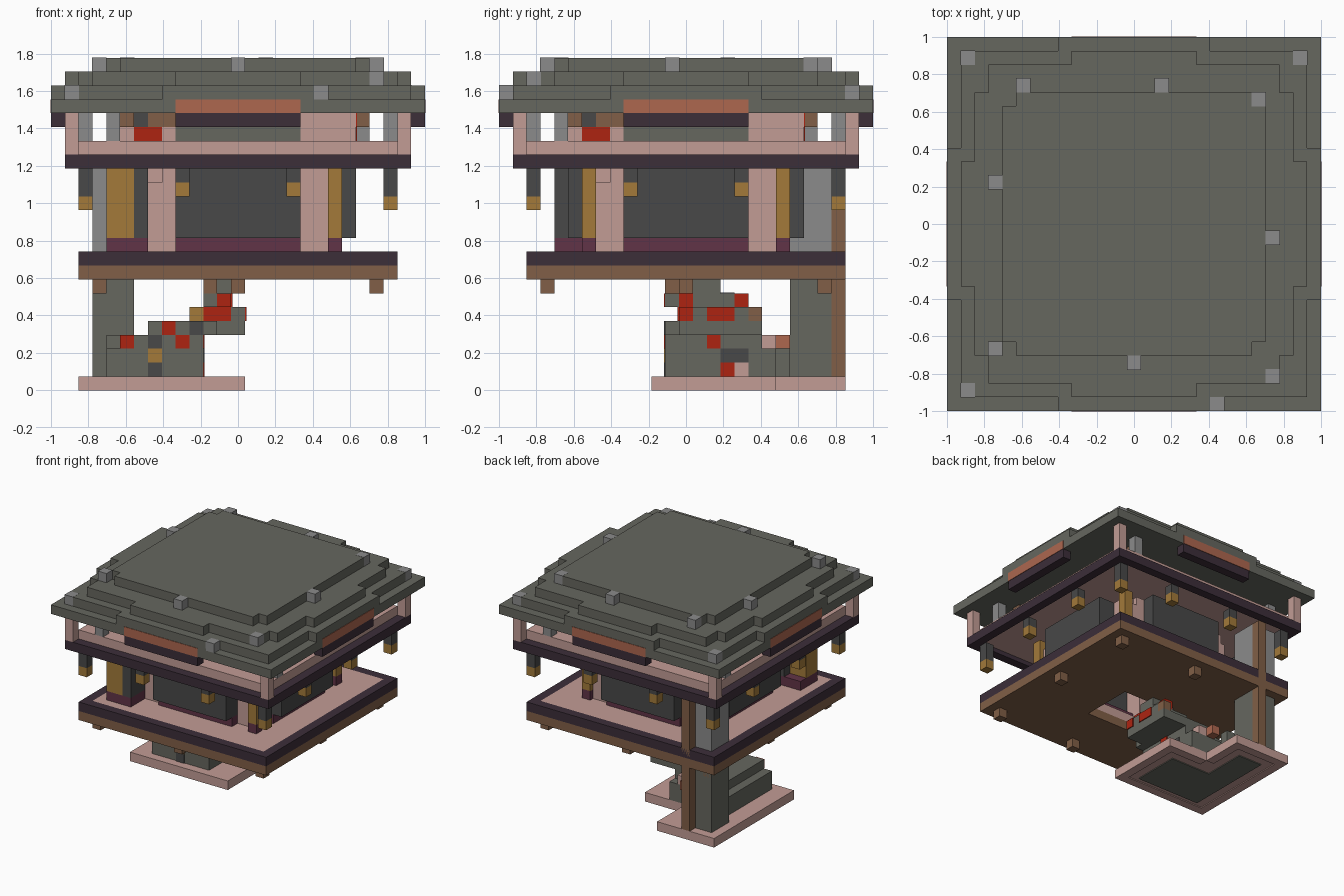
import bpy
import bmesh

cube = bpy.data.objects.get("Cube")
if cube:
    bpy.data.objects.remove(cube)

SIZE = 27           # grid cells along the longest side
CELL = 2 / SIZE
MID = SIZE / 2
THIN = 0.1          # plate thickness in cells


def material(name, hexcode):
    def linear(c):
        return c / 12.92 if c <= 0.04045 else ((c + 0.055) / 1.055) ** 2.4
    rgb = [linear(v / 255) for v in bytes.fromhex(hexcode)]
    m = bpy.data.materials.new(name)
    m.use_nodes = True
    m.diffuse_color = (*rgb, 1)
    m.node_tree.nodes["Principled BSDF"].inputs["Base Color"].default_value = (*rgb, 1)
    return m


slate = material("slate grey", "66675f")
stone = material("light grey", "8b8b8b")
plaster = material("pink plaster", "c29c95")
plum = material("dark plum", "3c2e39")
maroon = material("maroon", "613447")
timber = material("brown timber", "815f47")
gold = material("gold", "a37a3a")
charcoal = material("charcoal", "484848")
red = material("red", "ae2411")
copper = material("copper", "ad674f")


def part(name, mat, boxes):
    """One object made of boxes given as (x range, y range, z range) in cells."""
    bm = bmesh.new()
    for ranges in boxes:
        verts = bmesh.ops.create_cube(bm, size=1)["verts"]
        for v in verts:
            for axis, (lo, hi) in enumerate(ranges):
                offset = MID if axis < 2 else 0
                v.co[axis] = (lo + (v.co[axis] + 0.5) * (hi - lo) - offset) * CELL
    mesh = bpy.data.meshes.new(name)
    bm.to_mesh(mesh)
    bm.free()
    mesh.materials.append(mat)
    obj = bpy.data.objects.new(name, mesh)
    bpy.context.collection.objects.link(obj)
    return obj


def square(inset, z):
    side = (inset, SIZE - inset)
    return (side, side, z)


def band(inset_x, inset_y, z):
    return ((inset_x, SIZE - inset_x), (inset_y, SIZE - inset_y), z)


def cell(x, y, z, height=1):
    return ((x, x + 1), (y, y + 1), (z, z + height))


def around(*boxes):
    """Repeat boxes on all four sides by quarter turns about the centre."""
    result = []
    for box in boxes:
        for _ in range(4):
            result.append(box)
            (a, b), y, z = box
            box = ((SIZE - y[1], SIZE - y[0]), (a, b), z)
    return result


def frame(outer, hole, z):
    """Slab with a rectangular opening."""
    lo, hi = outer
    (a, b), (c, d) = hole
    return [((lo, a), outer, z), ((b, hi), outer, z),
            ((a, b), (lo, c), z), ((a, b), (d, hi), z)]


def rim(inset, z):
    inner = (inset + 1, SIZE - inset - 1)
    return frame((inset, SIZE - inset), (inner, inner), z)


# Landing slab and stair footing
part("landing_slab", plaster, [((2, 14), (11, 20), (THIN, 1)),
                               ((2, 9), (20, 25), (THIN, 1))])
part("landing_rim", plaster, [((2, 14), (11, 12), (0, 1)), ((2, 3), (11, 25), (0, 1)),
                              ((13, 14), (11, 20), (0, 1)), ((3, 9), (24, 25), (0, 1)),
                              ((8, 9), (20, 25), (0, 1)), ((9, 14), (19, 20), (0, 1))])
part("stair_footing", slate, [((4, 12), (12.5, 18), (0, 1)), ((4, 7), (18, 23), (0, 1))])

# Winding stair and its corner tower
part("stair", slate, [
    ((4, 11), (12, 20), (1, 3)), ((5, 11), (12, 19), (3, 4)),
    ((7, 12), (12, 19), (4, 5)), ((11, 14), (13, 19), (4, 5)),
    ((10, 14), (13, 18), (5, 6)), ((11, 13), (12, 17), (6, 7)),
    ((11, 13), (14, 16), (7, 8))])
part("tower_lower", slate, [((3, 6), (21, 24), (1, 8)), ((4, 7), (20, 21), (1, 4))])
part("tower_upper", stone, [((3, 6), (21, 24), (10, 16))])
part("tall_post", timber, [cell(5, 24, 1, 15)])


# Coloured blocks set into the stair
def front_plate(x, z, y=12, wide=1, tall=1):
    return ((x, x + wide), (y - THIN, y), (z, z + tall))


def side_plate(y, z, x, wide=1, tall=1):
    return ((x, x + THIN), (y, y + wide), (z, z + tall))


part("stair_red_blocks", red, [
    front_plate(5, 3), front_plate(8, 4), front_plate(9, 3),
    front_plate(11, 5, y=13, wide=2), front_plate(12, 6),
    side_plate(13, 5, 14, tall=1), side_plate(13, 6, 13), side_plate(15, 5, 14, wide=2),
    side_plate(15, 3, 11), side_plate(16, 1, 11), cell(12, 17, 6)])
part("stair_dark_blocks", charcoal, [
    front_plate(7, 1), front_plate(7, 3), front_plate(10, 4), side_plate(16, 2, 11, wide=2)])
part("stair_gold_blocks", gold, [front_plate(7, 2), front_plate(10, 5, y=13)])
part("stair_brown_blocks", timber, [cell(13, 18, 5), cell(11, 12, 7)])
part("stair_pink_blocks", plaster, [side_plate(17, 1, 11), cell(9, 19, 3)])
part("stair_copper_block", copper, [cell(8, 20, 3)])
part("stair_light_block", stone, [cell(11, 16, 6.05)])

# Main platform with stair opening
opening = ((9, 16), (9, 15))
part("platform_base", timber, frame((2, 25), opening, (8, 9)))
part("platform_edge", plum, rim(2, (9, 10)))
part("platform_floor", plaster, frame((3, 24), opening, (9, 10)))
steps = (3, 13, 23)
part("underside_pegs", timber, [cell(x, y, 7) for x in steps for y in steps
                                if (x, y) != (13, 13)])

# Room walls
part("wall_plinths", maroon, around(((9, 18), (6, 8), (10, 11))))
part("wall_panels", charcoal, around(((9, 18), (5, 7), (11, 16))))
part("wall_corners", plaster, around(((7, 9), (7, 9), (10, 16)),
                                     ((7, 8), (6.5, 7), (10, 15)),
                                     ((8, 9), (6.5, 7), (10, 16))))
part("corner_columns", gold, [cell(20, 6, 11, 5), cell(20, 20, 11, 5),
                              ((4, 6), (4, 6), (11, 16))])
part("column_plinths", maroon, [cell(20, 6, 10), cell(20, 20, 10),
                                ((4, 7), (4, 7), (10, 11))])
part("column_backing", charcoal, [((6, 7), (4, 7), (11, 16))])

# Hanging lanterns
part("lantern_rods", charcoal, around(cell(2, 2, 14, 2), cell(9, 2, 15), cell(17, 2, 15)))
part("lantern_lamps", gold, around(cell(2, 2, 13), cell(9, 2, 14), cell(17, 2, 14)))

# Upper beam ring, ceiling and posts
part("beam_ring", plum, rim(1, (16, 17)))
part("upper_floor", plaster, [square(2, (16.5, 18))])
part("upper_posts", plaster, around(cell(1, 1, 17, 3)))

# Attic core under the roof
part("attic_core", slate, [band(9, 5, (18, 20)), band(5, 9, (18, 20))])
part("attic_corners", plaster, around(((5, 9), (5, 9), (18, 20))))
part("attic_light_blocks", stone, around(cell(2, 22, 18, 2)))
part("attic_red_blocks", red, around(front_plate(5, 19, y=5),
                                     front_plate(6, 18, y=5, wide=2)))
part("attic_dark_blocks", charcoal, around(front_plate(6, 19, y=5)))
part("attic_brown_blocks", timber, around(front_plate(7, 19, y=5, wide=2),
                                          cell(22, 5, 19)))

# Eave trim on each side
part("eave_beams", plum, around(((9, 18), (0, 1), (19, 20))))
part("eave_panels", copper, around(((9, 18), (-THIN / 2, 0.5), (20, 21))))

# Stepped roof: each layer bulges in the middle of every side
part("roof_eave", slate, [square(0, (20, 21))])
part("roof_second", slate, [square(1, (21, 22)), band(8, 0, (21, 22)), band(0, 8, (21, 22))])
part("roof_third", slate, [band(2, 4, (22, 23)), band(3, 2, (22, 23)),
                           band(9, 1, (22, 23)), band(1, 9, (22, 23))])
part("roof_top", slate, [band(4, 5, (23, 24)), band(5, 4, (23, 24))])

# Loose light blocks on the roof
chips = {21: [(1, 1), (1, 25), (25, 25), (19, 0)],
         22: [(23, 2)],
         23: [(3, 4), (13, 3), (23, 12), (3, 16), (5, 23), (15, 23), (22, 22)]}
part("roof_chips", stone, [((x - 0.02, x + 1.02), (max(y - 0.02, 0), y + 1.02), (z, z + 1.02))
                           for z, spots in chips.items() for x, y in spots])
